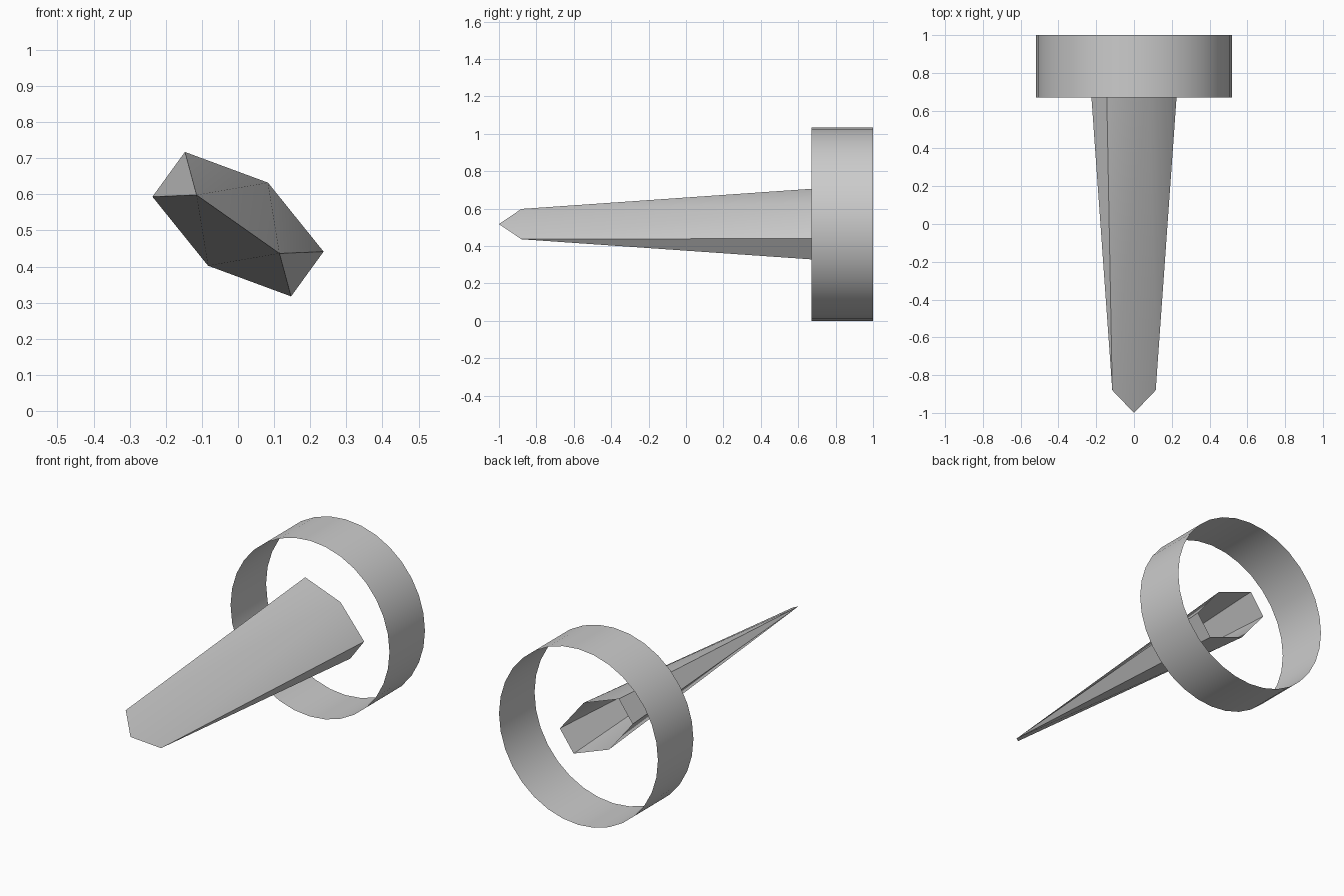
import bpy, bmesh
from math import radians

if "Cube" in bpy.data.objects:
    bpy.data.objects.remove(bpy.data.objects["Cube"])

AXIS_Z = 0.5175      # height of the shared centre line
RADIUS = 0.5175


def smooth(obj, angle):
    bpy.ops.object.select_all(action='DESELECT')
    obj.select_set(True)
    bpy.context.view_layer.objects.active = obj
    bpy.ops.object.shade_smooth_by_angle(angle=radians(angle))


# Guard ring: thin open-ended band around the y axis
bpy.ops.mesh.primitive_cylinder_add(
    vertices=32, radius=RADIUS, depth=0.33, end_fill_type='NOTHING',
    location=(0, 0.835, AXIS_Z), rotation=(radians(90), 0, 0))
ring = bpy.context.object
ring.name = "guard_ring"
smooth(ring, 30)

# Tapered spike: open hexagonal base narrowing to a chisel with a central tip
bm = bmesh.new()


def pair(x, y, z):
    """A vertex and its half-turn twin around the centre line."""
    return [bm.verts.new((s * x, y, AXIS_Z + s * z)) for s in (1, -1)]


top = pair(-0.147, 0.835, 0.200)
side = pair(-0.237, 0.835, 0.076)
ridge = pair(0.083, 0.835, 0.115)
corner = pair(-0.115, -0.88, 0.081)
tip = bm.verts.new((0, -1.0, AXIS_Z))

for i, j in ((0, 1), (1, 0)):
    bm.faces.new((top[i], side[i], corner[i]))        # narrow edge
    bm.faces.new((top[i], corner[i], ridge[i]))       # shallow face
    bm.faces.new((ridge[i], corner[i], tip))          # chisel face
    bm.faces.new((ridge[j], tip, corner[i]))
    bm.faces.new((side[i], ridge[j], corner[i]))      # steep face

bmesh.ops.recalc_face_normals(bm, faces=bm.faces)
mesh = bpy.data.meshes.new("spike")
bm.to_mesh(mesh)
bm.free()
spike = bpy.data.objects.new("spike", mesh)
bpy.context.collection.objects.link(spike)
smooth(spike, 40)
